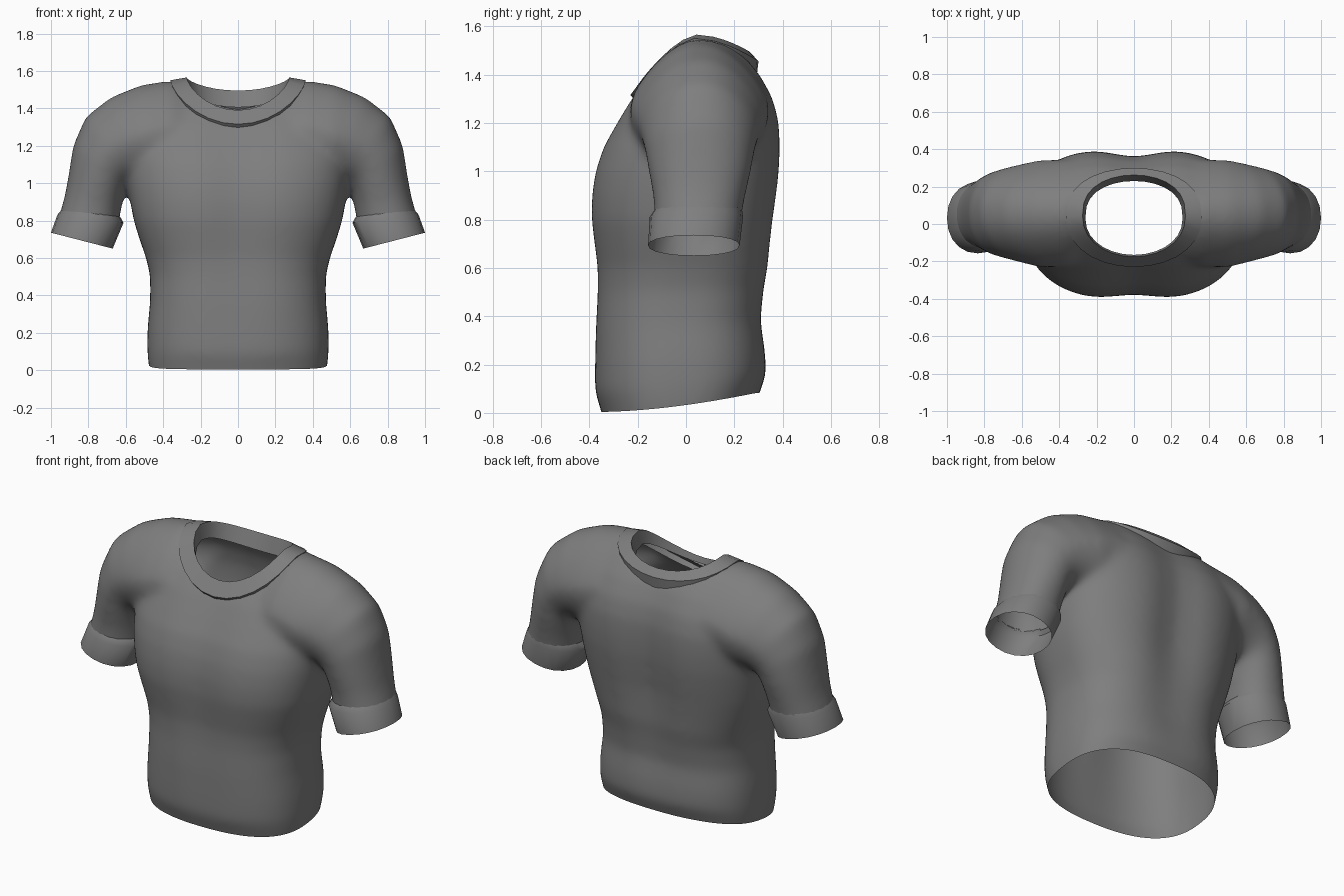
import bpy, bmesh, math

if "Cube" in bpy.data.objects:
    bpy.data.objects.remove(bpy.data.objects["Cube"])

fabric = bpy.data.materials.new("grey_fabric")
fabric.diffuse_color = (0.21, 0.21, 0.21, 1)
fabric.use_nodes = True
fabric.node_tree.nodes["Principled BSDF"].inputs["Base Color"].default_value = fabric.diffuse_color


def spow(v, n):
    return math.copysign(abs(v) ** (2 / n), v)


def angles(count):
    return [2 * math.pi * i / count for i in range(count)]


def loft(name, rings, caps=False):
    """Skin a list of equal-length point rings."""
    bm = bmesh.new()
    rows = [[bm.verts.new(p) for p in r] for r in rings]
    for a, b in zip(rows, rows[1:]):
        for i in range(len(a)):
            j = (i + 1) % len(a)
            bm.faces.new((a[i], a[j], b[j], b[i]))
    if caps:
        bm.faces.new(rows[0])
        bm.faces.new(rows[-1])
    bmesh.ops.recalc_face_normals(bm, faces=bm.faces)
    me = bpy.data.meshes.new(name)
    bm.to_mesh(me)
    bm.free()
    ob = bpy.data.objects.new(name, me)
    bpy.context.collection.objects.link(ob)
    me.materials.append(fabric)
    return ob


def select(obs):
    bpy.ops.object.select_all(action='DESELECT')
    for o in obs:
        o.select_set(True)
    bpy.context.view_layer.objects.active = obs[0]


HEM_SLOPE = 0.123


def torso_ring(z, w, yf, yb):
    """Horizontal section: rounded box with a chest and spine groove."""
    yf, yb, w = yf - .01, yb + .012, w + .002     # allowance for softening
    c, r = (yf + yb) / 2, (yb - yf) / 2
    tilt = HEM_SLOPE * min(1, max(0, 1 - z / 0.6))
    pts = []
    for t in angles(64):
        x = w * spow(math.cos(t), 2.5)
        groove = (0.08 if math.sin(t) < 0 else 0.13) * min(1, max(0, z) / 0.8)
        y = c + r * spow(math.sin(t), 2.55) * (1 - groove * math.exp(-(x / 0.16) ** 2))
        pts.append((x, y, z + tilt * (y + 0.35)))
    return pts


def arm_ring(side, ox, oz, ix, iz, yf, yb, taper=0.0, count=48):
    """Tilted section between an outer and an inner point, narrowing to the outside."""
    pts = []
    for t in angles(count):
        c, s = spow(math.cos(t), 2.15), spow(math.sin(t), 2.15)
        ry = (yb - yf) / 2 * (1 - taper * max(0, c))
        pts.append((side * ((ox + ix) / 2 + (ox - ix) / 2 * c),
                    (yf + yb) / 2 + ry * s,
                    (oz + iz) / 2 + (oz - iz) / 2 * c))
    return pts


# Body: z, half width, front y, back y
TORSO = [(-.08, .46, -.318, .265), (.01, .478, -.342, .295), (.09, .484, -.37, .326),
         (.2, .482, -.373, .325), (.35, .468, -.374, .312), (.5, .468, -.37, .33),
         (.6, .49, -.372, .348), (.7, .525, -.386, .358), (.8, .556, -.4, .37),
         (.9, .574, -.398, .384), (1.0, .588, -.382, .395), (1.1, .595, -.348, .398),
         (1.2, .595, -.29, .392), (1.3, .58, -.228, .365), (1.4, .53, -.145, .308),
         (1.47, .47, -.06, .245), (1.53, .38, .0, .18)]
# Sleeve: outer x z, inner x z, front y, back y, taper
SLEEVE = [(.2, 1.5, .2, 1.05, -.19, .31, .4), (.36, 1.55, .35, 1.05, -.228, .345, .38),
          (.52, 1.525, .48, 1.0, -.235, .345, .32), (.68, 1.46, .52, 1.0, -.21, .324, .26),
          (.815, 1.355, .55, 1.0, -.188, .304, .2), (.882, 1.2, .582, 1.0, -.172, .287, .12),
          (.905, 1.05, .605, .945, -.155, .27, .05), (.927, .93, .622, .875, -.137, .247, 0),
          (.95, .85, .634, .80, -.132, .232, 0), (.98, .74, .66, .66, -.132, .222, 0)]

parts = [loft("shirt_body", [torso_ring(*r) for r in TORSO], caps=True)]
for side in (1, -1):
    parts.append(loft("sleeve", [arm_ring(side, *s) for s in SLEEVE], caps=True))
select(parts)
bpy.ops.object.join()
body = parts[0]

# Fuse body and sleeves into one soft skin
m = body.modifiers.new("fuse", 'REMESH')
m.mode = 'VOXEL'
m.voxel_size = 0.014
m = body.modifiers.new("soften", 'SMOOTH')
m.factor = 0.5
m.iterations = 45
for name in ("fuse", "soften"):
    bpy.ops.object.modifier_apply(modifier=name)

# Open the hem, the sleeve ends and the neck
bm = bmesh.new()
bm.from_mesh(body.data)
bmesh.ops.bisect_plane(bm, geom=bm.verts[:] + bm.edges[:] + bm.faces[:],
                       plane_co=(0, -.35, .003), plane_no=(0, -HEM_SLOPE, 1), clear_inner=True)


def is_opening(p):
    x = abs(p.x)
    cuff = x > .592 and p.z < .81 + .131 * (x - .632)
    neck = p.z > 1.15 and (x / .325) ** 2 + ((p.y - .045) / .238) ** 2 < 1
    return cuff or neck


bmesh.ops.delete(bm, geom=[f for f in bm.faces if is_opening(f.calc_center_median())],
                 context='FACES')
# Let the hem sag a little at the sides
for v in bm.verts:
    if v.co.z < .3:
        v.co.z -= .016 * max(0, 1 - ((v.co.y + .03) / .31) ** 2) * (1 - max(0, v.co.z) / .3)
for f in bm.faces:
    f.smooth = True
    f.material_index = 0
bm.to_mesh(body.data)
bm.free()
if not body.data.materials:
    body.data.materials.append(fabric)

# Cuffs: a soft step out from the sleeve, then a flared band
CUFF = [(.94, .862, .63, .82, -.13, .232), (.965, .832, .612, .788, -.15, .236),
        (1.0, .735, .67, .65, -.157, .222)]
cuffs = [loft(n, [arm_ring(s, *c, count=20) for c in CUFF])
         for n, s in (("right_cuff", 1), ("left_cuff", -1))]


# Collar: half width, front y, back y, then z at front, side and back
def collar_ring(rx, yf, yb, zf, zs, zb):
    pts = []
    for t in angles(28):
        s = math.sin(t)
        z = zs + ((zf if s < 0 else zb) - zs) * abs(s) ** 1.4
        n = 2.2 if s < 0 else 2.6
        pts.append((rx * math.cos(t), (yf + yb) / 2 + (yb - yf) / 2 * spow(s, n), z))
    return pts


COLLAR = [(.345, -.2, .29, 1.28, 1.48, 1.37), (.362, -.23, .3, 1.315, 1.55, 1.455),
          (.275, -.175, .262, 1.39, 1.565, 1.495), (.26, -.165, .23, 1.355, 1.48, 1.405)]
collar = loft("collar", [collar_ring(*c) for c in COLLAR])

select([collar] + cuffs)
bpy.ops.object.shade_smooth_by_angle(angle=math.radians(48))
